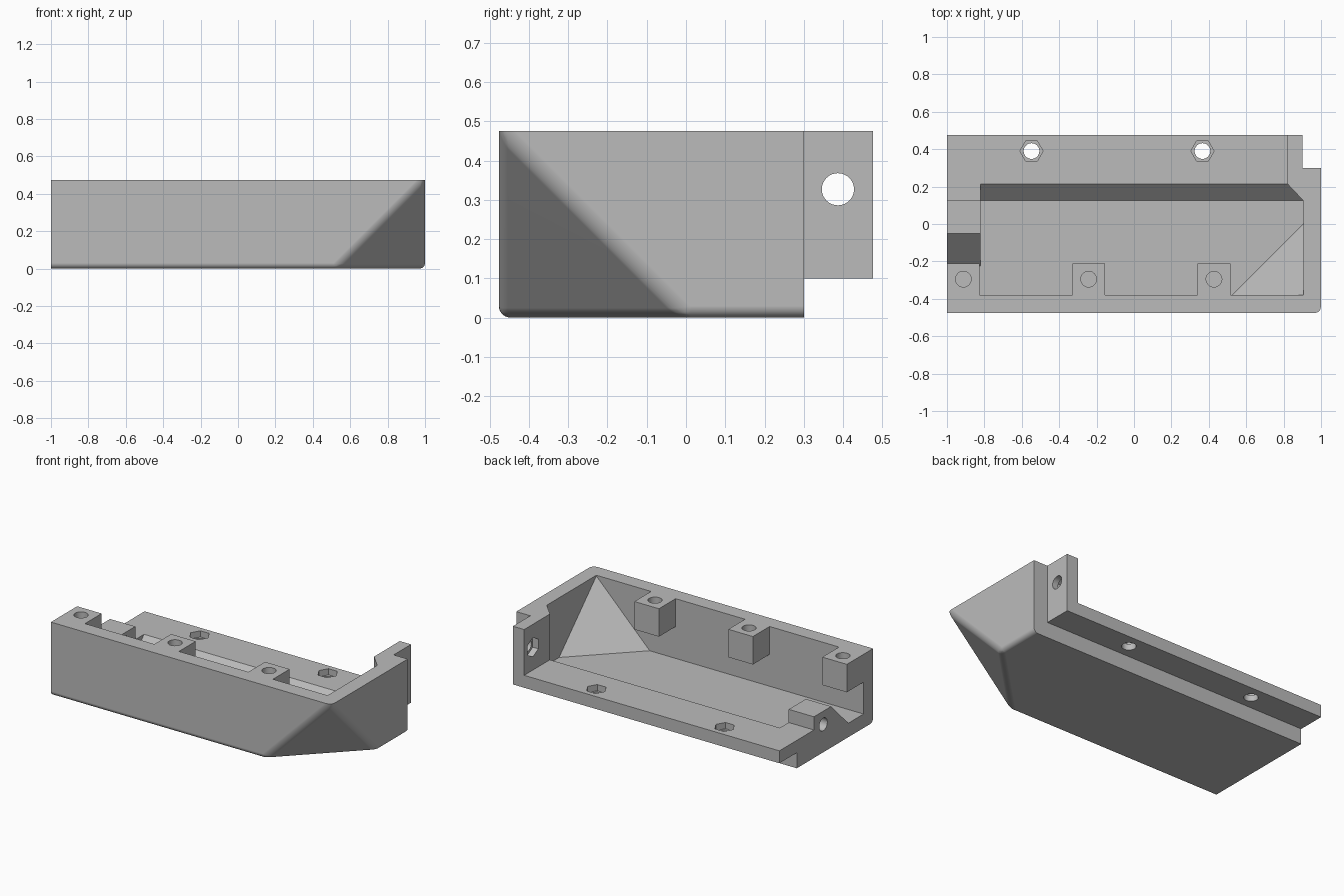
import bpy, bmesh, math
from mathutils import Matrix, Vector

old = bpy.data.objects.get("Cube")
if old:
    bpy.data.objects.remove(old)

TOP, FLOOR, LEDGE = 0.475, 0.09, 0.18
FRONT, BACK = -0.477, 0.477

grey = bpy.data.materials.new("plain grey")
grey.use_nodes = True
grey.diffuse_color = (0.5, 0.5, 0.5, 1)
grey.node_tree.nodes["Principled BSDF"].inputs["Base Color"].default_value = grey.diffuse_color


def finish(bm, name):
    bmesh.ops.recalc_face_normals(bm, faces=bm.faces)
    mesh = bpy.data.meshes.new(name)
    bm.to_mesh(mesh)
    bm.free()
    mesh.materials.append(grey)
    ob = bpy.data.objects.new(name, mesh)
    bpy.context.scene.collection.objects.link(ob)
    return ob


def slice_off(bm, point, normal):
    """Cut away everything on the normal's side and cap the cut."""
    cut = bmesh.ops.bisect_plane(bm, geom=bm.verts[:] + bm.edges[:] + bm.faces[:], dist=1e-6,
                                 plane_co=point, plane_no=normal, clear_outer=True)
    edges = [e for e in cut["geom_cut"] if isinstance(e, bmesh.types.BMEdge)]
    bmesh.ops.contextual_create(bm, geom=edges)


def prism(points, direction):
    bm = bmesh.new()
    face = bm.faces.new([bm.verts.new(p) for p in points])
    new = bmesh.ops.extrude_face_region(bm, geom=[face])["geom"]
    bmesh.ops.translate(bm, vec=direction, verts=[v for v in new if isinstance(v, bmesh.types.BMVert)])
    bmesh.ops.recalc_face_normals(bm, faces=bm.faces)
    return bm


def box(x0, x1, y0, y1, z0, z1):
    return prism([(x0, y0, z0), (x1, y0, z0), (x1, y1, z0), (x0, y1, z0)], (0, 0, z1 - z0))


def bore(center, axis, radius, length, sides):
    bm = bmesh.new()
    turn = Matrix.Rotation(math.pi / 2, 4, "Y") if axis == "X" else Matrix()
    # Hexagons point along x when upright, along z when lying down
    bmesh.ops.create_cone(bm, cap_ends=True, segments=sides, radius1=radius, radius2=radius, depth=length,
                          matrix=Matrix.Translation(center) @ turn @ Matrix.Rotation(math.pi / 2, 4, "Z"))
    return bm


def combine(target, bm, operation="DIFFERENCE"):
    tool = finish(bm, "tool")
    mod = target.modifiers.new("combine", "BOOLEAN")
    mod.object, mod.operation, mod.solver = tool, operation, "EXACT"
    bpy.context.view_layer.objects.active = target
    bpy.ops.object.modifier_apply(modifier=mod.name)
    bpy.data.objects.remove(tool)


# Outer body: oversize block, corner sliced off, soft edges, then trimmed to size
bm = box(-1.3, 1, FRONT, 0.6, 0, 0.8)
slice_off(bm, (1, 0, 0), Vector((1, -1, -1)).normalized())
bm.normal_update()


def is_outer(face):
    n = face.normal
    return n.x > 0.5 or n.y < -0.5 or n.z < -0.5


soft = [e for e in bm.edges if all(is_outer(f) for f in e.link_faces)]
bmesh.ops.bevel(bm, geom=soft, offset=0.03, offset_type="OFFSET", segments=6, profile=0.5, affect="EDGES")
slice_off(bm, (0, 0, TOP), (0, 0, 1))
slice_off(bm, (0, 0.3, 0), (0, 1, 0))
slice_off(bm, (-1, 0, 0), (-1, 0, 0))
tray = finish(bm, "corner_tray")

# Rear and end flanges
combine(tray, box(-1, 0.9, 0.25, BACK, 0.1, TOP), "UNION")
combine(tray, box(-1.1, 0.82, 0.125, 0.6, LEDGE, 0.7))

# Main pocket with sloped rear side and sloped corner
bm = prism([(x, y, FLOOR) for x, y in
            [(-0.82, -0.38), (0.905, -0.38), (0.905, 0.125), (0.82, 0.215), (-0.82, 0.215)]], (0, 0, 0.6))
slice_off(bm, (0, 0.125, FLOOR), Vector((0, 1, -1)).normalized())
slice_off(bm, (0.905, 0, FLOOR), Vector((1, -1, -1)).normalized())
combine(tray, bm)

# Open end, leaving a low block with a sloped side
combine(tray, prism([(-1.1, y, z) for y, z in
                     [(-0.38, FLOOR), (-0.225, FLOOR), (-0.05, 0.265), (0.2, 0.265), (0.2, 0.7), (-0.38, 0.7)]],
                    (0.3, 0, 0)))

# Screw posts along the front wall
for x in (-0.9125, -0.2425, 0.4275):
    combine(tray, box(x - 0.0875, x + 0.0875, -0.42, -0.21, 0.295, TOP), "UNION")
    combine(tray, bore((x, -0.295, TOP), "Z", 0.042, 0.28, 32))

# Bolt holes with nut recesses in the rear flange
for x in (-0.548, 0.366):
    combine(tray, bore((x, 0.39, 0.14), "Z", 0.042, 0.3, 32))
    combine(tray, bore((x, 0.39, LEDGE + 0.06), "Z", 0.062, 0.2, 6))

# Bolt holes with nut recesses in the end flange and the end block
for hole_x, y, z, nut_x in ((0.86, 0.387, 0.327, 0.76), (-0.91, 0.03, 0.18, -0.76)):
    combine(tray, bore((hole_x, y, z), "X", 0.041, 0.3, 32))
    combine(tray, bore((nut_x, y, z), "X", 0.062, 0.2, 6))

# Smooth the soft edges and bores, keep flat faces flat
bpy.ops.object.select_all(action="DESELECT")
tray.select_set(True)
bpy.context.view_layer.objects.active = tray
bpy.ops.object.shade_smooth_by_angle(angle=math.radians(25))
flat = tray.modifiers.new("flat faces", "WEIGHTED_NORMAL")
flat.keep_sharp = True
